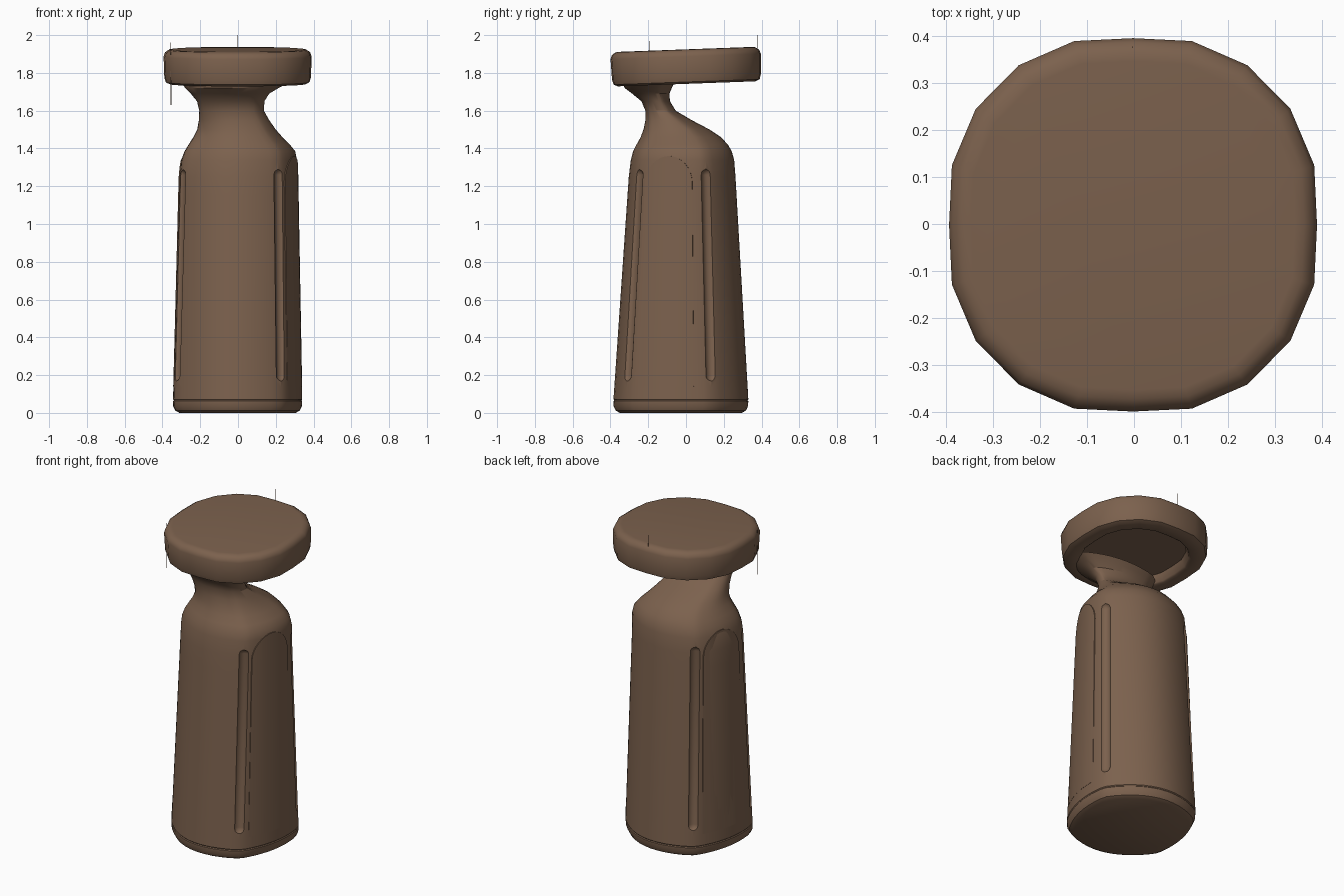
import bpy, bmesh, math
from mathutils import Vector, Matrix

if "Cube" in bpy.data.objects:
    bpy.data.objects.remove(bpy.data.objects["Cube"])

brown = bpy.data.materials.new("warm brown")
brown.diffuse_color = (0.20, 0.12, 0.075, 1)
brown.use_nodes = True
brown.node_tree.nodes["Principled BSDF"].inputs["Base Color"].default_value = brown.diffuse_color


def select(ob):
    bpy.ops.object.select_all(action='DESELECT')
    ob.select_set(True)
    bpy.context.view_layer.objects.active = ob


def make(name, bm, smooth=35):
    bmesh.ops.recalc_face_normals(bm, faces=bm.faces[:])
    me = bpy.data.meshes.new(name)
    bm.to_mesh(me)
    bm.free()
    me.materials.append(brown)
    ob = bpy.data.objects.new(name, me)
    bpy.context.collection.objects.link(ob)
    select(ob)
    bpy.ops.object.shade_smooth_by_angle(angle=math.radians(smooth))
    return ob


# Body outline: four bowed sides, softened corners, turned slightly about z
N = 12
TURN = math.radians(-12.4)
corners = [(0.276, -0.21), (0.276, 0.21), (-0.276, 0.21), (-0.276, -0.21)]
bows = [0.045, 0.115, 0.045, 0.115]
outline = []
for k in range(4):
    a, b = Vector(corners[k]), Vector(corners[(k + 1) % 4])
    d = (b - a).normalized()
    n = Vector((d.y, -d.x))
    for i in range(N):
        t = i / N
        outline.append(a.lerp(b, t) + n * bows[k] * 4 * t * (1 - t))
outline = [(outline[i - 1] + outline[i] * 4 + outline[(i + 1) % len(outline)]) / 6
           for i in range(len(outline))]
outline = [Matrix.Rotation(TURN, 2) @ p for p in outline]
mx = max(p.x for p in outline)
my = max(p.y for p in outline)
unit = [Vector((p.x / mx, p.y / my)) for p in outline]

# z, left, right, front, back
levels = [
    (0.0, -0.31, 0.305, -0.35, 0.295),
    (0.012, -0.332, 0.327, -0.372, 0.317),
    (0.035, -0.343, 0.338, -0.383, 0.328),
    (0.062, -0.344, 0.34, -0.384, 0.33),
    (0.067, -0.340, 0.336, -0.380, 0.326),
    (0.072, -0.344, 0.34, -0.384, 0.33),
    (1.25, -0.31, 0.315, -0.303, 0.262),
    (1.34, -0.30, 0.312, -0.292, 0.255),
    (1.385, -0.283, 0.303, -0.28, 0.242),
    (1.42, -0.262, 0.275, -0.262, 0.222),
    (1.46, -0.236, 0.235, -0.24, 0.185),
    (1.50, -0.216, 0.20, -0.225, 0.125),
    (1.55, -0.207, 0.165, -0.215, 0.03),
    (1.60, -0.205, 0.137, -0.215, -0.055),
    (1.65, -0.217, 0.14, -0.236, -0.085),
    (1.69, -0.25, 0.165, -0.285, -0.088),
    (1.72, -0.28, 0.215, -0.325, -0.075),
    (1.75, -0.30, 0.27, -0.335, -0.06),
]


def surf(z, s):
    """Point on the body at height z, outline position s."""
    lo = max(i for i in range(len(levels) - 1) if levels[i][0] <= z)
    a, b = levels[lo], levels[lo + 1]
    t = (z - a[0]) / (b[0] - a[0])
    l, r, f, k = [a[j] + (b[j] - a[j]) * t for j in range(1, 5)]
    i = math.floor(s)
    p = unit[i % len(unit)].lerp(unit[(i + 1) % len(unit)], s - i)
    return Vector(((l + r) / 2 + p.x * (r - l) / 2, (f + k) / 2 + p.y * (k - f) / 2, z))


# Body, shoulder and neck in one loft
bm = bmesh.new()
heights = sorted([lv[0] for lv in levels] + [0.13, 0.2, 0.45, 0.7, 0.95, 1.15])
rings = [[bm.verts.new(surf(z, i)) for i in range(4 * N)] for z in heights]
for a, b in zip(rings, rings[1:]):
    for i in range(4 * N):
        j = (i + 1) % (4 * N)
        bm.faces.new((a[i], a[j], b[j], b[i]))
bm.faces.new(rings[0])
bm.faces.new(rings[-1])
body = make("body_and_neck", bm)

# Rounded slots cut along the four corners
for k in range(4):
    bm = bmesh.new()
    for z in (0.20, 1.26):
        p = surf(z, k * N)
        out = Vector((p.x, p.y + 0.025, 0)).normalized()
        bmesh.ops.create_icosphere(bm, subdivisions=2, radius=0.036,
                                   matrix=Matrix.Translation(p + out * 0.016))
    hull = bmesh.ops.convex_hull(bm, input=bm.verts[:])
    junk = [g for g in hull["geom_interior"] if isinstance(g, bmesh.types.BMVert)]
    bmesh.ops.delete(bm, geom=junk, context='VERTS')
    cutter = make("slot_cutter", bm)
    cutter.hide_render = True
    select(body)
    mod = body.modifiers.new("slot", 'BOOLEAN')
    mod.operation = 'DIFFERENCE'
    mod.solver = 'EXACT'
    mod.object = cutter
    bpy.ops.object.modifier_apply(modifier=mod.name)
    bpy.data.objects.remove(cutter)
select(body)
bpy.ops.object.shade_smooth_by_angle(angle=math.radians(30))

# Arched plates on the two sides, fading out towards the base
for name, start in (("right_side_panel", 0), ("left_side_panel", 2 * N)):
    bm = bmesh.new()
    cols = []
    out = Vector((math.cos(TURN), math.sin(TURN), 0)) * (1 if start == 0 else -1)
    for i in range(17):
        u = -math.cos(math.pi * i / 16)
        s = start + N * (0.46 + 0.35 * u)
        top = 1.22 + 0.14 * math.sqrt(max(0, 1 - u * u))
        col = []
        for z, lift in ((0.14, 0.001), (top, 0.005)):
            p = surf(z, s)
            col.append((bm.verts.new(p - out * 0.01), bm.verts.new(p + out * lift)))
        cols.append(col)
    for a, b in zip(cols, cols[1:]):
        bm.faces.new((a[0][1], b[0][1], b[1][1], a[1][1]))
        bm.faces.new((a[0][0], a[1][0], b[1][0], b[0][0]))
        for r in (0, 1):
            bm.faces.new((a[r][0], b[r][0], b[r][1], a[r][1]))
    for c in (cols[0], cols[-1]):
        bm.faces.new((c[0][0], c[0][1], c[1][1], c[1][0]))
    make(name, bm)

# Tilted head, slightly squarish round, with a recessed underside
profile = [(0.28, -0.045), (0.295, -0.088), (0.305, -0.095), (0.365, -0.095), (0.387, -0.085),
           (0.394, -0.06), (0.398, 0.05), (0.39, 0.072), (0.37, 0.085), (0.35, 0.0875)]
SIDES = 20
bm = bmesh.new()
rings = []
for r, z in profile:
    ring = []
    for i in range(SIDES):
        a = 2 * math.pi * i / SIDES
        q = r * (1 + 0.06 * abs(math.sin(2 * a)))
        ring.append(bm.verts.new((q * 0.985 * math.cos(a), q * math.sin(a), z)))
    rings.append(ring)
for a, b in zip(rings, rings[1:]):
    for i in range(SIDES):
        j = (i + 1) % SIDES
        bm.faces.new((a[i], a[j], b[j], b[i]))
bm.faces.new(rings[0])
bm.faces.new(rings[-1])
bm.transform(Matrix.Translation((-0.002, 0, 1.837)) @ Matrix.Rotation(math.radians(2.1), 4, 'X'))
make("round_head", bm, 40)

# Two hair-thin spikes at the head's rim
for name, x, y, z0, z1 in (("side_spike", -0.355, -0.195, 1.63, 1.97),
                           ("back_spike", -0.003, 0.377, 1.90, 2.0)):
    bm = bmesh.new()
    bmesh.ops.create_cone(bm, cap_ends=True, segments=4, radius1=0.002, radius2=0.001,
                          depth=z1 - z0, matrix=Matrix.Translation((x, y, (z0 + z1) / 2)))
    make(name, bm)
